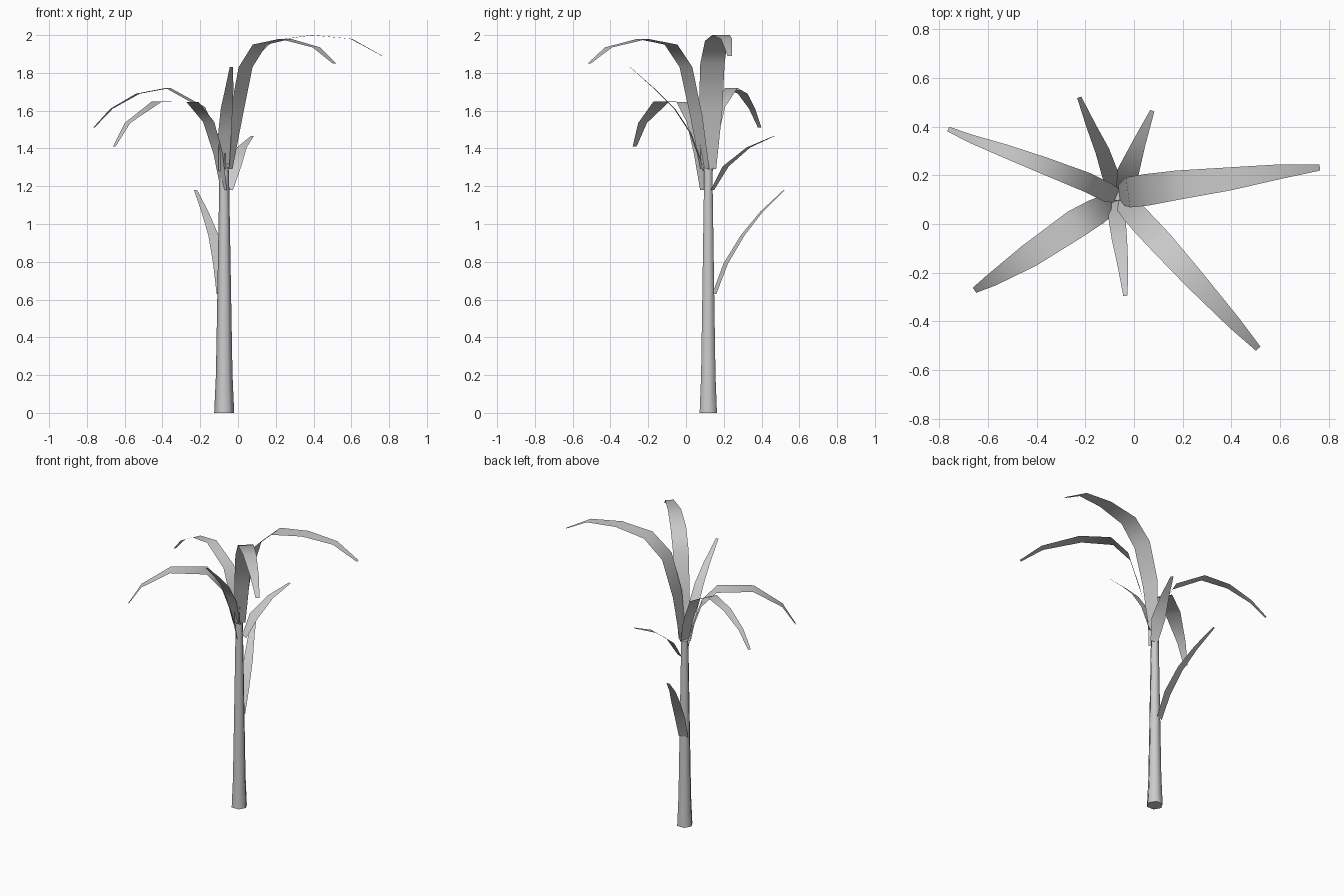
import bpy, bmesh, math
from mathutils import Vector


def finish(name, bm):
    mesh = bpy.data.meshes.new(name)
    bm.to_mesh(mesh)
    bm.free()
    obj = bpy.data.objects.new(name, mesh)
    bpy.context.collection.objects.link(obj)
    bpy.ops.object.select_all(action='DESELECT')
    obj.select_set(True)
    bpy.context.view_layer.objects.active = obj
    bpy.ops.object.shade_smooth_by_angle(angle=math.radians(65))
    return obj


def stalk(name, cx, cy, profile, sides=6):
    bm = bmesh.new()
    rings = []
    for z, r in profile:
        rings.append([bm.verts.new((cx + r * math.cos(math.tau * i / sides),
                                    cy + r * math.sin(math.tau * i / sides), z))
                      for i in range(sides)])
    for a, b in zip(rings, rings[1:]):
        for i in range(sides):
            j = (i + 1) % sides
            bm.faces.new((a[i], a[j], b[j], b[i]))
    bm.faces.new(rings[0][::-1])
    bm.faces.new(rings[-1])
    return finish(name, bm)


def leaf(name, rows):
    # each row: x, y, z of the midrib and the blade width there
    d = Vector(rows[-1][:2]) - Vector(rows[0][:2])
    side = Vector((-d.y, d.x, 0)).normalized()
    bm = bmesh.new()
    pairs = []
    for x, y, z, w in rows:
        c = Vector((x, y, z))
        pairs.append((bm.verts.new(c - side * w / 2), bm.verts.new(c + side * w / 2)))
    for a, b in zip(pairs, pairs[1:]):
        bm.faces.new((a[0], b[0], b[1], a[1]))
    return finish(name, bm)


# six-sided tapering stalk
stalk("stalk", -0.073, 0.118,
      [(0, 0.053), (0.2, 0.044), (0.65, 0.036), (1.0, 0.03), (1.29, 0.025)])

# upper arching leaves
leaf("leaf_right", [(-0.06, 0.12, 1.29, 0.08), (-0.025, 0.13, 1.60, 0.125),
                    (0.05, 0.14, 1.85, 0.13), (0.18, 0.16, 1.97, 0.12),
                    (0.39, 0.185, 2.0, 0.095), (0.60, 0.215, 1.98, 0.06),
                    (0.763, 0.232, 1.89, 0.025)])
leaf("leaf_front_right", [(-0.055, 0.10, 1.29, 0.07), (-0.01, 0.055, 1.57, 0.095),
                          (0.04, 0.0, 1.83, 0.10), (0.115, -0.08, 1.95, 0.10),
                          (0.25, -0.23, 1.98, 0.085), (0.415, -0.41, 1.935, 0.055),
                          (0.51, -0.512, 1.85, 0.025)])
leaf("leaf_back_left", [(-0.07, 0.115, 1.28, 0.06), (-0.11, 0.13, 1.45, 0.08),
                        (-0.19, 0.17, 1.62, 0.08), (-0.37, 0.24, 1.72, 0.07),
                        (-0.53, 0.30, 1.69, 0.055), (-0.67, 0.35, 1.61, 0.035),
                        (-0.763, 0.39, 1.51, 0.02)])
leaf("leaf_front_left", [(-0.075, 0.10, 1.18, 0.06), (-0.105, 0.08, 1.37, 0.09),
                         (-0.155, 0.05, 1.54, 0.11), (-0.24, 0.0, 1.645, 0.12),
                         (-0.43, -0.13, 1.648, 0.10), (-0.585, -0.23, 1.535, 0.055),
                         (-0.655, -0.272, 1.41, 0.025)])

# young front leaf and shorter back leaves
leaf("leaf_front", [(-0.075, 0.095, 1.28, 0.055), (-0.07, 0.025, 1.48, 0.07),
                    (-0.06, -0.06, 1.61, 0.063), (-0.047, -0.16, 1.71, 0.045),
                    (-0.035, -0.295, 1.83, 0.018)])
leaf("leaf_back", [(-0.05, 0.14, 1.18, 0.05), (-0.025, 0.21, 1.305, 0.09),
                   (0.02, 0.33, 1.405, 0.055), (0.075, 0.465, 1.465, 0.018)])
leaf("leaf_low_back", [(-0.085, 0.15, 0.63, 0.06), (-0.10, 0.21, 0.79, 0.068),
                       (-0.13, 0.30, 0.94, 0.058), (-0.175, 0.40, 1.065, 0.04),
                       (-0.225, 0.52, 1.18, 0.018)])
